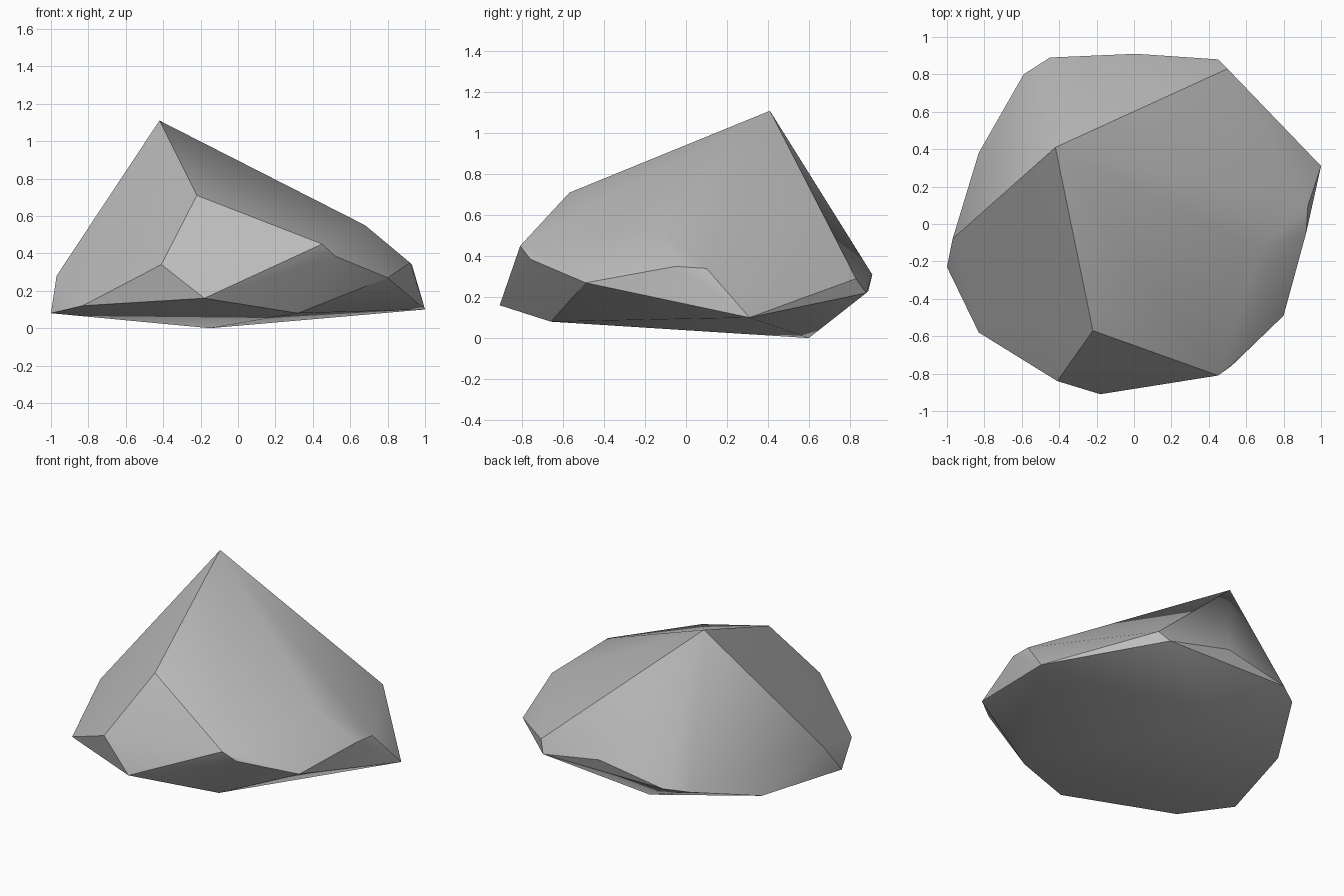
import bpy
import bmesh
import math

# Remove only the default cube
default_cube = bpy.data.objects.get("Cube")
if default_cube:
    bpy.data.objects.remove(default_cube, do_unlink=True)


def flat_material(name, color):
    material = bpy.data.materials.new(name)
    material.use_nodes = True
    material.diffuse_color = color
    material.node_tree.nodes["Principled BSDF"].inputs["Base Color"].default_value = color
    return material


def faceted_stone(name, corner_groups, material):
    """Wrap the corner points in a convex skin and merge its flat facets."""
    bm = bmesh.new()
    for group in corner_groups:
        for corner in group:
            bm.verts.new(corner)
    hull = bmesh.ops.convex_hull(bm, input=bm.verts[:], use_existing_faces=False)
    loose = [v for v in bm.verts if not v.link_faces]
    bmesh.ops.delete(bm, geom=loose, context="VERTS")
    bmesh.ops.recalc_face_normals(bm, faces=bm.faces[:])
    mesh = bpy.data.meshes.new(name)
    bm.to_mesh(mesh)
    bm.free()
    mesh.materials.append(material)
    stone = bpy.data.objects.new(name, mesh)
    bpy.context.collection.objects.link(stone)
    return stone


# Peak and the shoulder that slopes down from it
peak = [(-.42, .41, 1.11), (.68, -.14, .55)]

# Chipped facet on the front
front_chip = [(-.22, -.57, .71), (.45, -.81, .45), (-.18, -.91, .16),
              (-.41, -.84, .34), (.52, -.76, .385)]

# Left rim, front to back
left_rim = [(.8, -.49, .27), (.92, -.05, .35), (.93, .1, .34),
            (1, .31, .1), (.5, .83, .29)]

# Back rim, left to right
back_rim = [(.45, .88, .22), (.01, .91, .31), (-.45, .89, .23), (-.59, .8, .21)]

# Right rim, back to front
right_rim = [(-.83, .38, .09), (-.97, -.08, .28), (-1, -.23, .08), (-.83, -.58, .12)]

# Underside
underside = [(-.15, .6, 0), (.32, -.66, .08)]

stone_grey = flat_material("stone grey", (.5, .5, .5, 1))
rock = faceted_stone(
    "rock",
    [peak, front_chip, left_rim, back_rim, right_rim, underside],
    stone_grey,
)

# Soften shallow folds and keep the chipped edges crisp
bpy.ops.object.select_all(action="DESELECT")
rock.select_set(True)
bpy.context.view_layer.objects.active = rock
bpy.ops.object.shade_smooth_by_angle(angle=math.radians(30))
